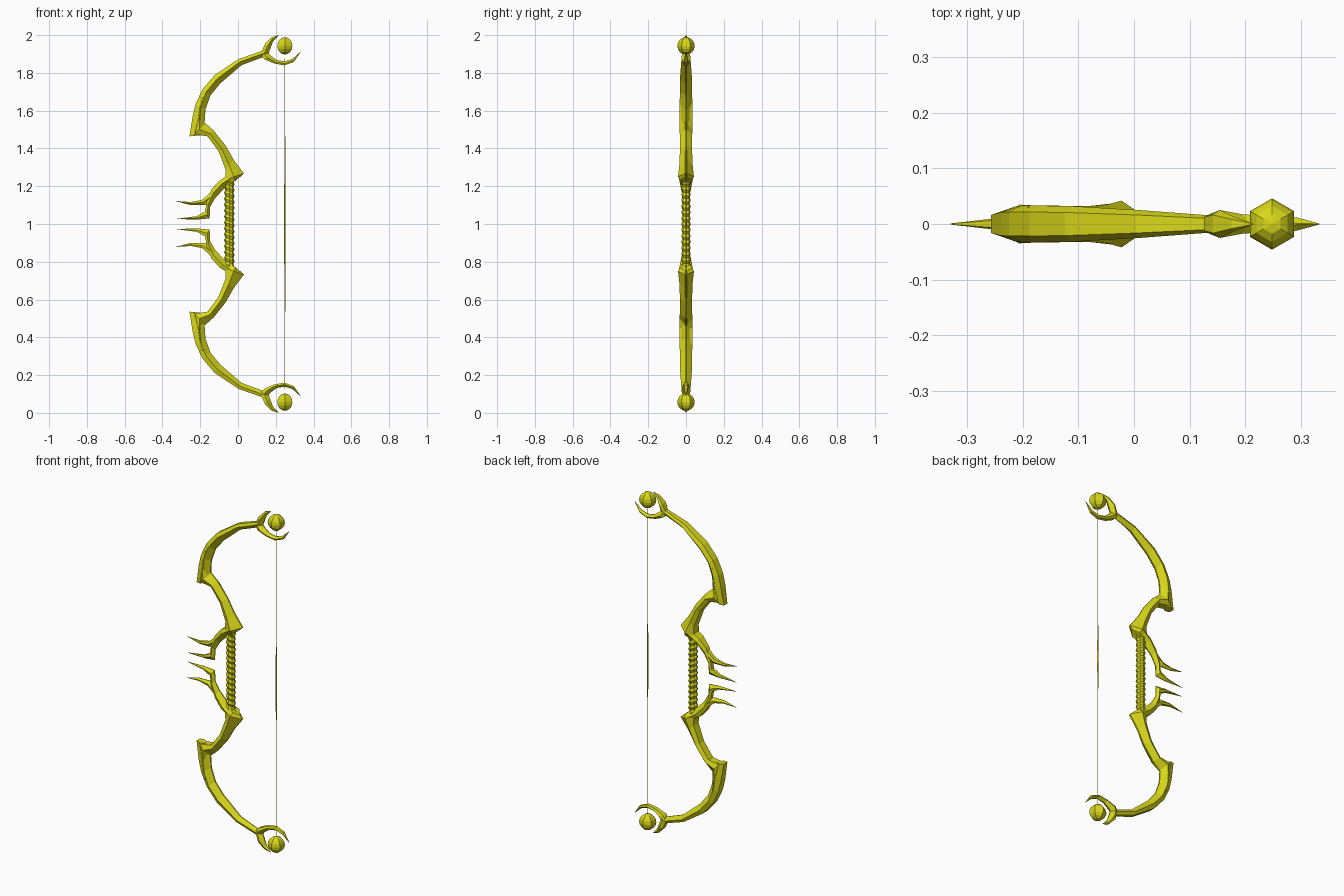
import bpy, bmesh, math
from mathutils import Vector

gold = bpy.data.materials.new("yellow gold")
gold.diffuse_color = (0.70, 0.69, 0.01, 1)


def finish(name, bm, mirror=True):
    """Make an object centred on z = 1, mirrored to the lower half if wanted."""
    bmesh.ops.recalc_face_normals(bm, faces=bm.faces)
    me = bpy.data.meshes.new(name)
    bm.to_mesh(me)
    bm.free()
    me.materials.append(gold)
    ob = bpy.data.objects.new(name, me)
    bpy.context.collection.objects.link(ob)
    ob.location.z = 1
    if mirror:
        m = ob.modifiers.new("mirror", 'MIRROR')
        m.use_axis = (False, False, True)
        m.use_mirror_merge = False
    return ob


def loft(bm, rings):
    """Skin closed rings of points and cap both ends."""
    vs = [[bm.verts.new(p) for p in r] for r in rings]
    n = len(vs[0])
    for a, b in zip(vs, vs[1:]):
        for i in range(n):
            j = (i + 1) % n
            bm.faces.new((a[i], a[j], b[j], b[i]))
    bm.faces.new(vs[0])
    bm.faces.new(vs[-1])


def blade(name, rows):
    """Ridged blade; row = outer x, outer z, inner x, inner z, half width."""
    bm = bmesh.new()
    rings = []
    for xo, zo, xi, zi, w in rows:
        o, i = Vector((xo, 0, zo - 1)), Vector((xi, 0, zi - 1))
        mid = o.lerp(i, 0.45)
        y = Vector((0, w, 0))
        rings.append([o + y * .65, mid + y, i + y * .12,
                      i - y * .12, mid - y, o - y * .65])
    loft(bm, rings)
    return finish(name, bm)


# curved limbs
blade("limb", [
    (-.257, 1.464, -.20, 1.47, .025), (-.24, 1.57, -.177, 1.533, .032),
    (-.225, 1.634, -.172, 1.607, .033), (-.188, 1.713, -.145, 1.682, .033),
    (-.124, 1.788, -.093, 1.745, .032), (.003, 1.873, .019, 1.841, .025),
    (.14, 1.921, .145, 1.888, .015)])

# riser arms, overlapping the limb roots
blade("riser_arm", [
    (-.195, 1.67, -.182, 1.67, .033), (-.22, 1.565, -.188, 1.544, .035),
    (-.23, 1.475, -.172, 1.533, .034), (-.161, 1.464, -.13, 1.496, .033),
    (-.103, 1.385, -.066, 1.416, .032), (-.066, 1.289, -.024, 1.342, .035),
    (-.066, 1.235, .031, 1.268, .042), (-.034, 1.215, .012, 1.25, .03)])

# forward fangs with two spikes each
blade("fang", [
    (-.05, 1.26, -.005, 1.235, .038), (-.098, 1.23, -.066, 1.194, .032),
    (-.14, 1.183, -.119, 1.14, .022), (-.165, 1.12, -.148, 1.09, .018),
    (-.175, 1.065, -.15, 1.03, .016), (-.22, 1.041, -.21, 1.024, .012),
    (-.33, 1.027, -.33, 1.026, .001)])
blade("upper_spike", [
    (-.135, 1.175, -.14, 1.115, .018), (-.19, 1.128, -.18, 1.1, .015),
    (-.25, 1.116, -.25, 1.1, .01), (-.33, 1.122, -.33, 1.121, .001)])

# claws around the tip balls
blade("outer_claw", [
    (.124, 1.91, .155, 1.885, .018), (.142, 1.952, .17, 1.925, .025),
    (.175, 1.987, .185, 1.965, .013), (.214, 2.0, .214, 1.998, .001)])
blade("inner_claw", [
    (.125, 1.888, .15, 1.92, .018), (.14, 1.872, .172, 1.893, .025),
    (.19, 1.85, .205, 1.868, .017), (.245, 1.84, .248, 1.861, .015),
    (.295, 1.858, .288, 1.874, .012), (.333, 1.912, .331, 1.912, .001)])

# tip balls
bm = bmesh.new()
bmesh.ops.create_uvsphere(bm, u_segments=6, v_segments=8, radius=.046)
bmesh.ops.translate(bm, verts=bm.verts, vec=(.248, 0, .943))
finish("tip_ball", bm)

# bowstring, a thin spindle
bm = bmesh.new()
loft(bm, [[(.248 + r * math.cos(k * math.pi / 2), r * math.sin(k * math.pi / 2), z)
           for k in range(4)]
          for z, r in ((-.9, .0004), (0, .004), (.9, .0004))])
finish("string", bm, mirror=False)

# wrapped grip: slanted ridges and grooves
bm = bmesh.new()
wraps = 15
rings = []
for k in range(wraps * 2 + 1):
    z = -.235 + .47 * k / (wraps * 2)
    r = .028 if k % 2 else .021
    rings.append([(-.046 + r * math.cos(a), r * .9 * math.sin(a),
                   z - .35 * r * math.cos(a))
                  for a in (i * math.tau / 8 for i in range(8))])
loft(bm, rings)
finish("wrapped_grip", bm, mirror=False)
